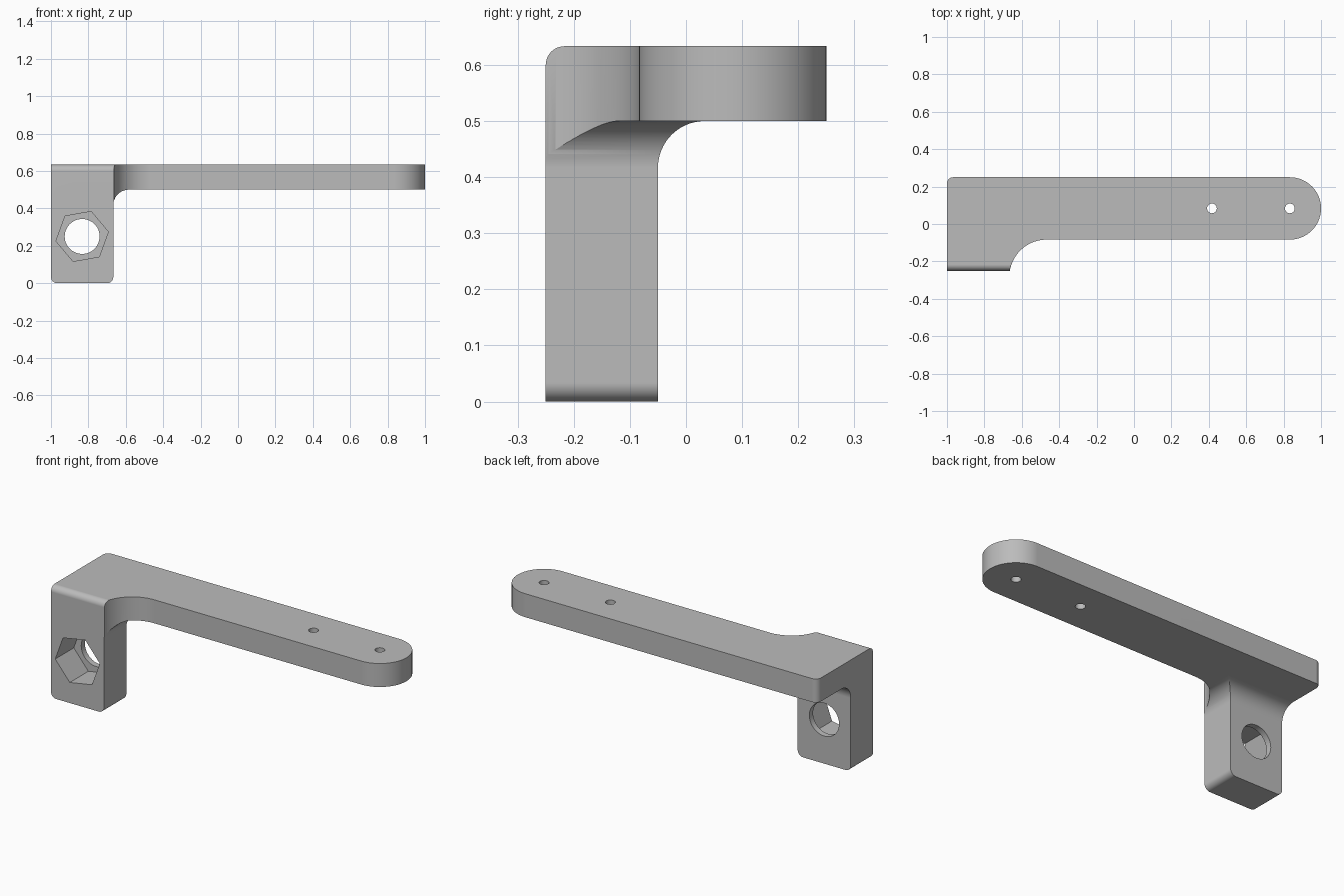
import bpy, bmesh
from math import sin, cos, pi, radians

cube = bpy.data.objects.get("Cube")
if cube:
    bpy.data.objects.remove(cube, do_unlink=True)

U = 1 / 30          # one design unit
TOP = 19 * U        # top of the bracket
ARM_Z = 15 * U      # underside of the arm
LEG_X, LEG_Y = -20 * U, -1.5 * U   # inner faces of the leg
FILLET = 2.5 * U
BORE = (-25 * U, 7.5 * U)

grey = bpy.data.materials.new("plain grey")
grey.use_nodes = True
grey.diffuse_color = (0.5, 0.5, 0.5, 1)
grey.node_tree.nodes["Principled BSDF"].inputs["Base Color"].default_value = (0.5, 0.5, 0.5, 1)


def arc(cx, cy, r, start, end, n):
    angles = [radians(start + (end - start) * i / n) for i in range(n + 1)]
    return [(cx + r * cos(a), cy + r * sin(a)) for a in angles]


def loft(name, rings):
    """Closed solid through rings that have equal point counts."""
    bm = bmesh.new()
    loops = [[bm.verts.new(p) for p in ring] for ring in rings]
    n = len(loops[0])
    for a, b in zip(loops, loops[1:]):
        for i in range(n):
            j = (i + 1) % n
            bm.faces.new((a[i], a[j], b[j], b[i]))
    bm.faces.new(loops[0])
    bm.faces.new(loops[-1])
    bmesh.ops.recalc_face_normals(bm, faces=bm.faces)
    mesh = bpy.data.meshes.new(name)
    bm.to_mesh(mesh)
    bm.free()
    mesh.materials.append(grey)
    ob = bpy.data.objects.new(name, mesh)
    bpy.context.collection.objects.link(ob)
    return ob


def prism(name, points, axis, low, high):
    def place(p, d):
        v = list(p)
        v.insert("xyz".index(axis), d)
        return v
    return loft(name, [[place(p, d) for p in points] for d in (low, high)])


def combine(target, tool, operation):
    mod = target.modifiers.new("cut", "BOOLEAN")
    mod.operation = operation
    mod.solver = "EXACT"
    mod.object = tool
    bpy.context.view_layer.objects.active = target
    bpy.ops.object.modifier_apply(modifier=mod.name)
    bpy.data.objects.remove(tool, do_unlink=True)


# Plan outline: rounded arm end, rounded back corner, concave inner corner
outline = [(-1, -8.5 * U)]
outline += arc(-14 * U, -8.5 * U, 6 * U, 180, 90, 24)
outline += arc(25 * U, 2.5 * U, 5 * U, -90, 90, 48)
outline += arc(-29 * U, 6.5 * U, U, 90, 180, 8)
bracket = prism("bracket", outline, "z", -0.2, 0.8)

# Side profile: rounded upper front edge
side = [(-7.5 * U, -0.1), (0.4, -0.1), (0.4, TOP)]
side += arc(-6.5 * U, TOP - U, U, 90, 180, 10)
combine(bracket, prism("side_profile", side, "x", -1.2, 1.2), "INTERSECT")


# Leg with rounded lower corners, flaring into the underside of the arm
def section(x0, x1, y1, z):
    return [(x0, -0.4, z), (x1, -0.4, z), (x1, y1, z), (x0, y1, z)]


rings = []
for c, s in arc(0, 0, U, -90, 0, 8):
    rings.append(section(-1 + U - c, LEG_X - U + c, LEG_Y, U + s))
rings.append(section(-1.1, LEG_X, LEG_Y, 2 * U))
for c, s in arc(FILLET, 0, FILLET, 180, 90, 16):
    rings.append(section(-1.1, LEG_X + c, LEG_Y + c, ARM_Z - FILLET + s))
rings.append(section(-1.1, 1.1, 0.4, ARM_Z))
rings.append(section(-1.1, 1.1, 0.4, 0.7))
combine(bracket, loft("leg_envelope", rings), "INTERSECT")

# Hexagonal nut pocket from the front and the bore behind it
combine(bracket, prism("nut_pocket", arc(*BORE, 0.142, 10, 310, 5), "y", -0.4, -2.5 * U), "DIFFERENCE")
combine(bracket, prism("bore", arc(*BORE, 2.8 * U, 0, 352.5, 47), "y", -0.4, 0.1), "DIFFERENCE")

# Two small screw holes through the arm
for x in (12.5 * U, 25 * U):
    combine(bracket, prism("screw_hole", arc(x, 2.5 * U, 0.026, 0, 345, 23), "z", 0.3, 0.9), "DIFFERENCE")

# Smooth curves with crisp flats
bpy.ops.object.select_all(action="DESELECT")
bracket.select_set(True)
bpy.context.view_layer.objects.active = bracket
bpy.ops.object.shade_smooth_by_angle(angle=radians(25))
weighted = bracket.modifiers.new("weighted normals", "WEIGHTED_NORMAL")
weighted.keep_sharp = True
